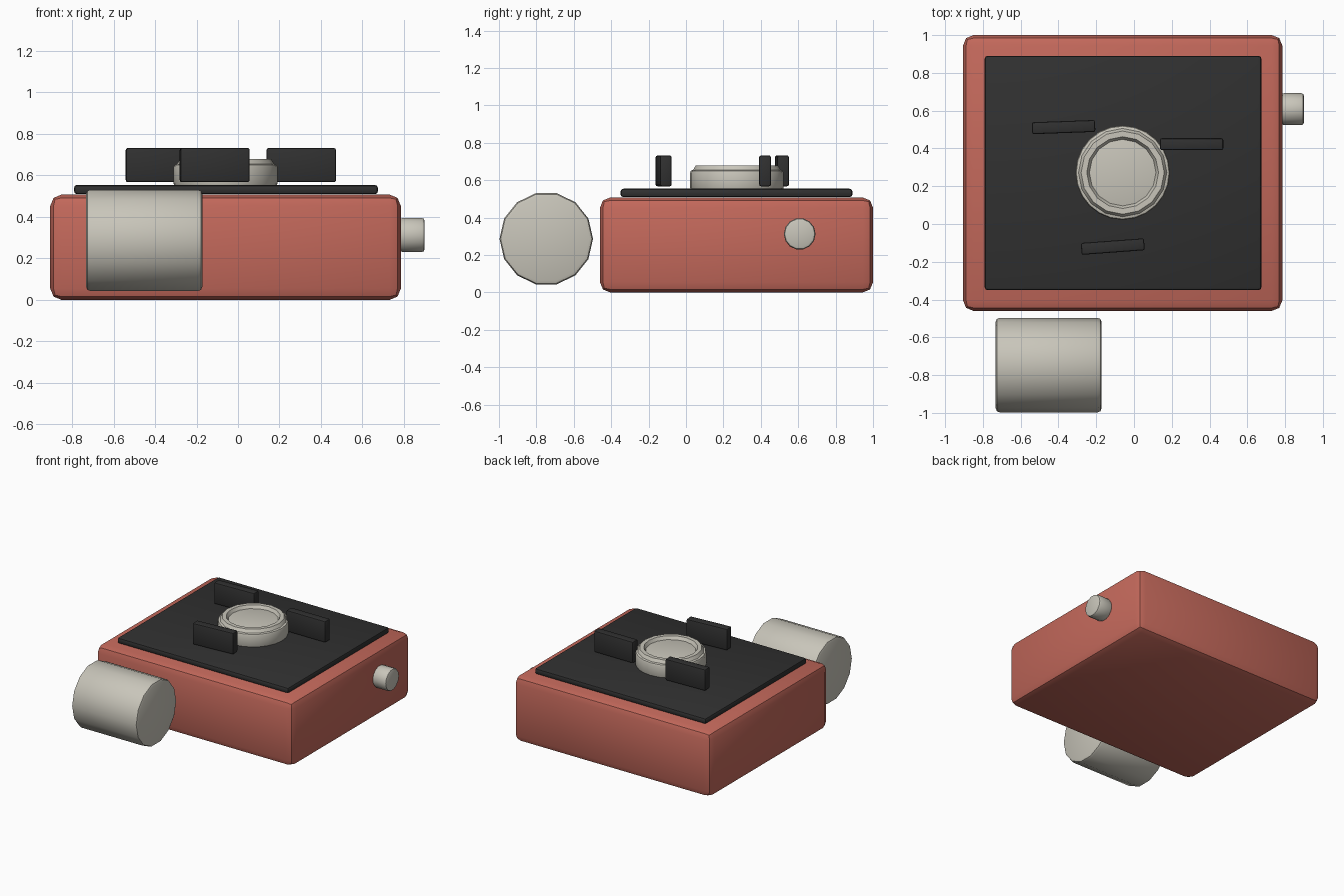
import bpy, bmesh, math
from mathutils import Matrix, Vector

cube = bpy.data.objects.get("Cube")
if cube:
    bpy.data.objects.remove(cube, do_unlink=True)


def material(name, rgb):
    mat = bpy.data.materials.new(name)
    mat.use_nodes = True
    colour = (*rgb, 1)
    mat.diffuse_color = colour
    mat.node_tree.nodes["Principled BSDF"].inputs["Base Color"].default_value = colour
    return mat


red = material("red paint", (0.55, 0.14, 0.105))
steel = material("pale metal", (0.58, 0.56, 0.49))
black = material("dark iron", (0.03, 0.03, 0.03))


def finish(name, bm, mat, bevel, matrix):
    """Round the sharp edges, place the part and shade it smooth by angle."""
    if bevel:
        sharp = [e for e in bm.edges if e.calc_face_angle(0) > math.radians(40)]
        bmesh.ops.bevel(bm, geom=sharp, offset=bevel, segments=2, profile=0.5,
                        affect='EDGES', clamp_overlap=True)
    bm.transform(matrix)
    bmesh.ops.recalc_face_normals(bm, faces=bm.faces)
    mesh = bpy.data.meshes.new(name)
    bm.to_mesh(mesh)
    bm.free()
    mesh.materials.append(mat)
    mesh.shade_smooth()
    mesh.set_sharp_from_angle(angle=math.radians(30))
    obj = bpy.data.objects.new(name, mesh)
    bpy.context.collection.objects.link(obj)
    return obj


def box(name, centre, size, mat, bevel, turn=0):
    bm = bmesh.new()
    bmesh.ops.create_cube(bm, size=1)
    bmesh.ops.scale(bm, vec=size, verts=bm.verts)
    place = Matrix.Translation(centre) @ Matrix.Rotation(turn, 4, 'Z')
    return finish(name, bm, mat, bevel, place)


def cylinder(name, centre, radius, length, sides, mat, bevel, tilt=0):
    bm = bmesh.new()
    bmesh.ops.create_cone(bm, cap_ends=True, segments=sides, radius1=radius,
                          radius2=radius, depth=length)
    place = Matrix.Translation(centre) @ Matrix.Rotation(tilt, 4, 'Y')
    return finish(name, bm, mat, bevel, place)


def ring(name, centre, major, minor, sides, around, mat):
    bm = bmesh.new()
    loop = []
    for i in range(around):
        a = math.tau * i / around
        loop.append(bm.verts.new((major + minor * math.cos(a), 0, minor * math.sin(a))))
    edges = [bm.edges.new((loop[i], loop[(i + 1) % around])) for i in range(around)]
    bmesh.ops.spin(bm, geom=loop + edges, cent=(0, 0, 0), axis=(0, 0, 1),
                   angle=math.tau, steps=sides, use_merge=True)
    bmesh.ops.remove_doubles(bm, verts=bm.verts, dist=0.0005)
    return finish(name, bm, mat, 0, Matrix.Translation(centre))


# Stove body and its top plate
box("stove_body", (-0.06, 0.27, 0.254), (1.69, 1.46, 0.508), red, 0.055)
box("top_plate", (-0.058, 0.27, 0.532), (1.465, 1.24, 0.045), black, 0.015)

# Fuel canister and control knob, lying along x
cylinder("fuel_canister", (-0.452, -0.747, 0.287), 0.25, 0.56, 14, steel, 0.02, math.pi / 2)
cylinder("control_knob", (0.84, 0.608, 0.313), 0.085, 0.12, 14, steel, 0.015, math.pi / 2)

# Burner with its raised rim
burner = Vector((-0.06, 0.272, 0))
cylinder("burner", burner + Vector((0, 0, 0.6)), 0.25, 0.11, 24, steel, 0.015)
ring("burner_rim", burner + Vector((0, 0, 0.653)), 0.205, 0.03, 16, 6, steel)

# Three pan supports spaced evenly around the burner
for i in range(3):
    a = math.radians(22.4 + 120 * i)
    spot = burner + Vector((0.395 * math.cos(a), 0.395 * math.sin(a), 0.65))
    box(f"pan_support_{i + 1}", spot, (0.335, 0.063, 0.165), black, 0.01,
        math.radians(2.1 * i))
